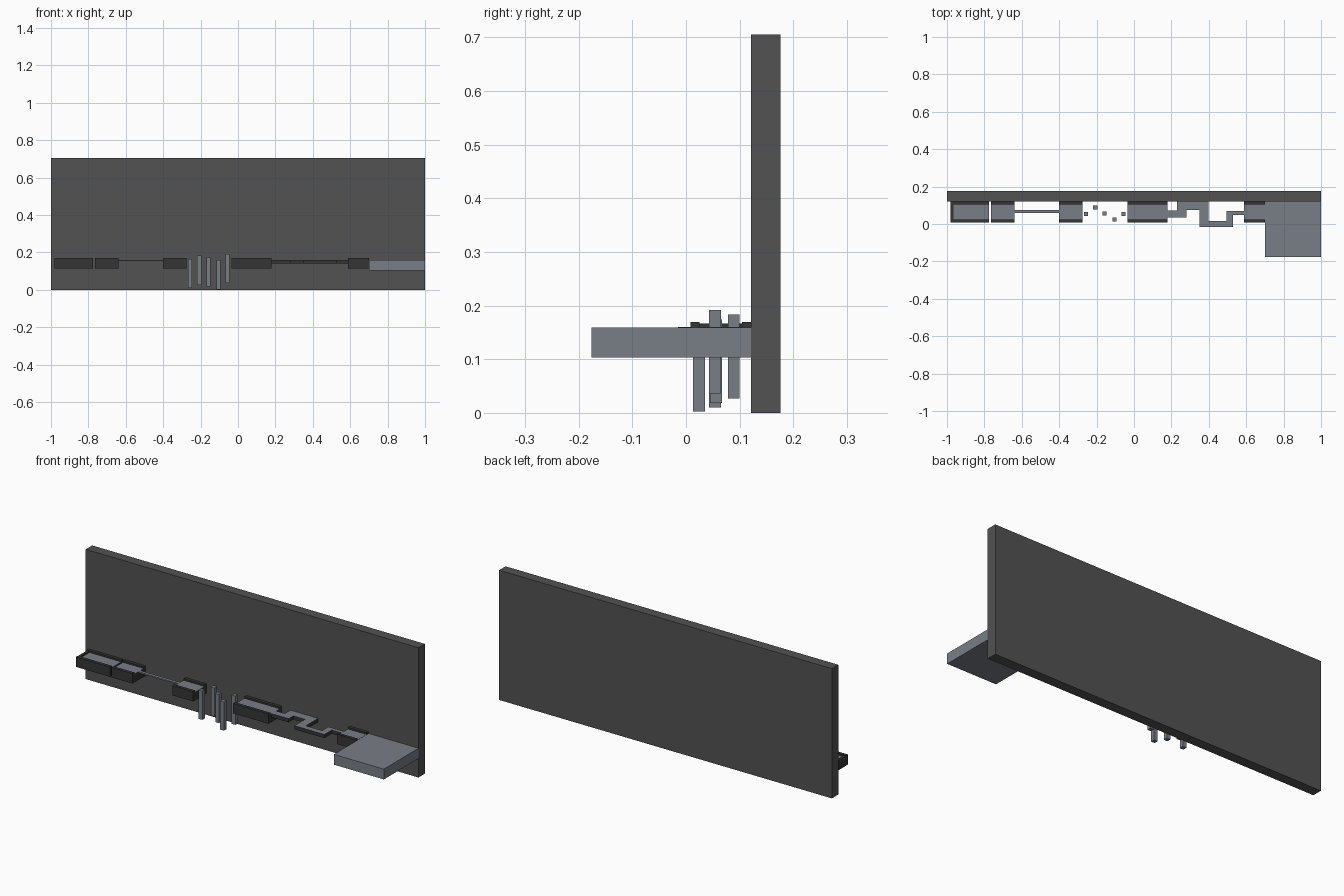
import bpy, bmesh

if "Cube" in bpy.data.objects:
    bpy.data.objects.remove(bpy.data.objects["Cube"])


def material(name, r, g, b):
    m = bpy.data.materials.new(name)
    m.diffuse_color = (r, g, b, 1)
    m.use_nodes = True
    m.node_tree.nodes["Principled BSDF"].inputs["Base Color"].default_value = m.diffuse_color
    return m


WALL = material("wall_grey", 0.085, 0.085, 0.085)
DARK = material("dark_grey", 0.035, 0.035, 0.035)
LIGHT = material("slate", 0.19, 0.21, 0.24)


def prism(name, pts, lo, hi, axis, mat, top_mat=None):
    """Extrude a profile along z (points are x, y) or x (points are y, z)."""
    place = (lambda p, t: (p[0], p[1], t)) if axis == "z" else (lambda p, t: (t, p[0], p[1]))
    bm = bmesh.new()
    face = bm.faces.new([bm.verts.new(place(p, lo)) for p in pts])
    ext = bmesh.ops.extrude_face_region(bm, geom=[face], use_keep_orig=True)
    shift = (0, 0, hi - lo) if axis == "z" else (hi - lo, 0, 0)
    verts = [v for v in ext["geom"] if isinstance(v, bmesh.types.BMVert)]
    bmesh.ops.translate(bm, verts=verts, vec=shift)
    bmesh.ops.recalc_face_normals(bm, faces=bm.faces)
    if top_mat:
        for f in bm.faces:
            if f.normal.z > 0.9:
                f.material_index = 1
    me = bpy.data.meshes.new(name)
    bm.to_mesh(me)
    bm.free()
    me.materials.append(mat)
    if top_mat:
        me.materials.append(top_mat)
    ob = bpy.data.objects.new(name, me)
    bpy.context.collection.objects.link(ob)
    return ob


def box(name, x, y, z, mat, top_mat=None):
    pts = [(x[0], y[0]), (x[1], y[0]), (x[1], y[1]), (x[0], y[1])]
    return prism(name, pts, z[0], z[1], "z", mat, top_mat)


# Back wall and large end platform
box("back_wall", (-1, 1), (0.121, 0.176), (0, 0.705), WALL)
box("end_platform", (0.70, 1.0), (-0.176, 0.121), (0.103, 0.159), LIGHT)

# Walkway blocks: dark channel with raised rims and a light floor
Y0, Y1, R0, R1 = 0.008, 0.121, 0.025, 0.104
FLOOR, RIM = 0.158, 0.169
channel = [(Y0, 0.115), (Y1, 0.115), (Y1, RIM), (R1, RIM),
           (R1, FLOOR), (R0, FLOOR), (R0, RIM), (Y0, RIM)]
for i, (a, b) in enumerate([(-0.98, -0.775), (-0.765, -0.64), (-0.40, -0.275),
                            (-0.035, 0.178), (0.588, 0.70)]):
    prism(f"walkway_block_{i + 1}", channel, a, b, "x", DARK)
    box(f"walkway_floor_{i + 1}", (a, b), (R0, R1), (FLOOR, FLOOR + 0.002), LIGHT)
box("walkway_end_curb", (-0.98, -0.966), (R0, R1), (FLOOR, 0.167), DARK)

# Narrow balance beam
box("balance_beam", (-0.64, -0.40), (0.059, 0.076), (0.153, 0.16), LIGHT)

# Stepping posts at staggered heights: x, y, base z
for i, (x, y, z) in enumerate([(-0.256, 0.054, 0.01), (-0.207, 0.089, 0.027),
                               (-0.157, 0.056, 0.018), (-0.105, 0.024, 0.003),
                               (-0.057, 0.054, 0.036)]):
    box(f"stepping_post_{i + 1}", (x - 0.011, x + 0.011), (y - 0.011, y + 0.011),
        (z, z + 0.156), LIGHT)

# Zigzag path narrowing towards the platform
zigzag = [(0.178, 0.035), (0.28, 0.035), (0.28, 0.075), (0.35, 0.075),
          (0.35, -0.015), (0.53, -0.015), (0.53, 0.048), (0.588, 0.048),
          (0.588, 0.07), (0.495, 0.07), (0.495, 0.016), (0.397, 0.016),
          (0.397, 0.121), (0.23, 0.121), (0.23, 0.073), (0.178, 0.073)]
prism("zigzag_path", zigzag, 0.14, 0.16, "z", DARK, LIGHT)
